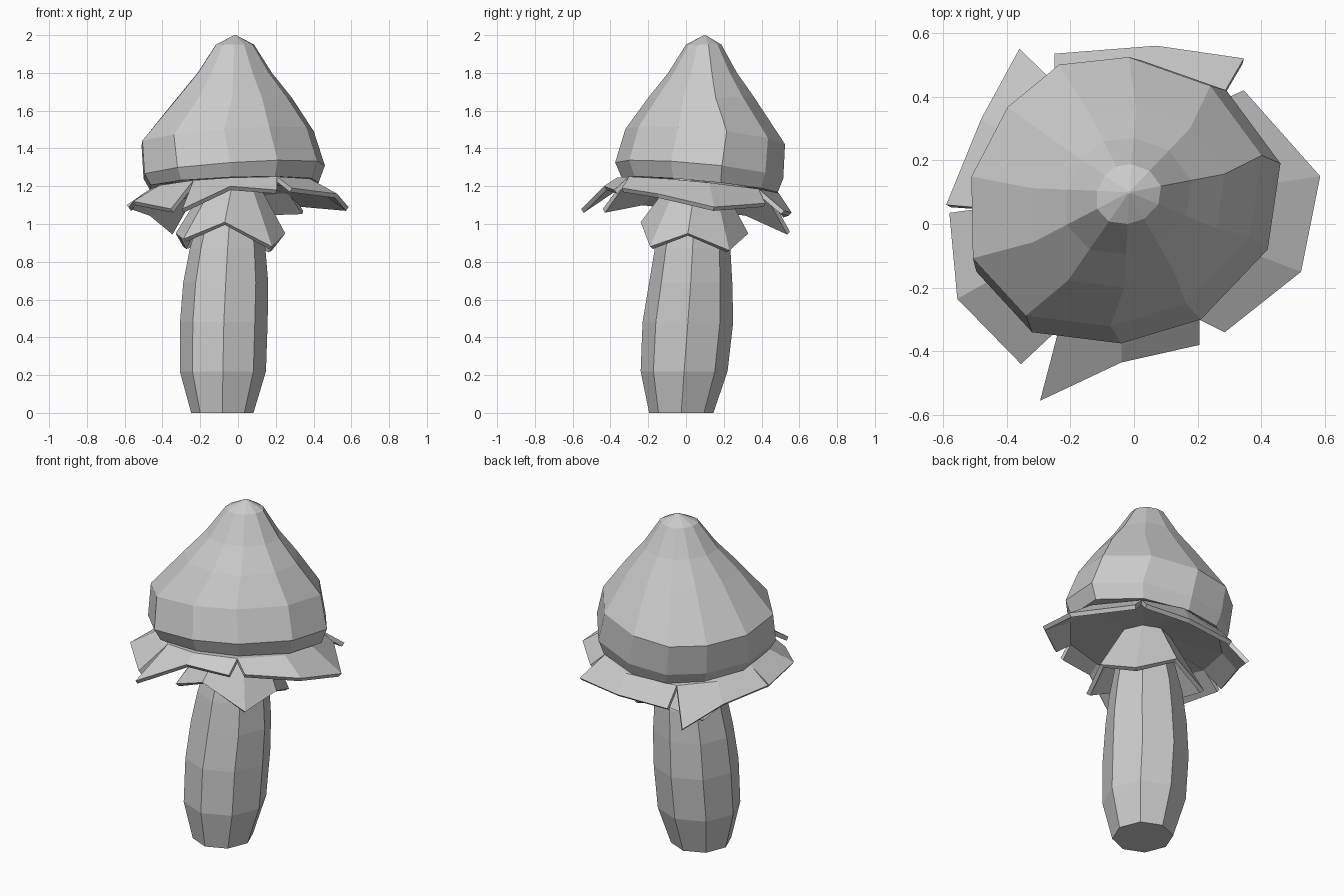
import bpy
import bmesh
from math import cos, sin, tau
from mathutils import Vector

if "Cube" in bpy.data.objects:
    bpy.data.objects.remove(bpy.data.objects["Cube"], do_unlink=True)

grey = bpy.data.materials.new("plain grey")
grey.use_nodes = True
tone = (0.6, 0.6, 0.6, 1)
grey.diffuse_color = tone
grey.node_tree.nodes["Principled BSDF"].inputs["Base Color"].default_value = tone


def loft(name, rows, closed=True, capped=False, thickness=0):
    """Skin rows of points; the rows run top to bottom or inside to outside."""
    bm = bmesh.new()
    grid = [[bm.verts.new(p) for p in row] for row in rows]
    for a, b in zip(grid, grid[1:]):
        n = len(a)
        for i in range(n if closed else n - 1):
            j = (i + 1) % n
            bm.faces.new((a[i], b[i], b[j], a[j]))
    if capped:
        bm.faces.new(grid[0])
        bm.faces.new(grid[-1][::-1])
    mesh = bpy.data.meshes.new(name)
    bm.to_mesh(mesh)
    bm.free()
    mesh.materials.append(grey)
    obj = bpy.data.objects.new(name, mesh)
    bpy.context.collection.objects.link(obj)
    if thickness:
        solid = obj.modifiers.new("thickness", "SOLIDIFY")
        solid.thickness = thickness
        solid.offset = -1


def octagon(x, y, z, rx, ry):
    return [Vector((x + rx * cos(tau * i / 8), y + ry * sin(tau * i / 8), z))
            for i in range(8)]


# Stem: slightly leaning, bulging octagonal column
loft("stem", [octagon(*ring) for ring in (
    (-0.03, 0.05, 1.24, 0.12, 0.12),
    (-0.055, 0.035, 0.87, 0.2, 0.2),
    (-0.065, 0.025, 0.69, 0.225, 0.22),
    (-0.075, 0.01, 0.48, 0.232, 0.24),
    (-0.08, -0.01, 0.22, 0.228, 0.23),
    (-0.083, -0.025, 0, 0.165, 0.17))], capped=True)

# Cap: uneven eleven-sided outline scaled up a tilted profile
apex = Vector((-0.015, 0.1, 2))
rim = [(0.46, 0.19), (0.29, 0.42), (0.02, 0.515), (-0.21, 0.49), (-0.38, 0.35),
       (-0.5, 0.12), (-0.495, -0.15), (-0.32, -0.34), (-0.04, -0.375),
       (0.21, -0.3), (0.42, -0.08)]


def lean(x, y, slope):
    """Height change of a ring that rises towards the front and left side."""
    return slope * (x - apex.x) - 0.1 * (y - apex.y)


def cap_ring(scale, z, slope=None, dx=0, dy=0):
    ring = []
    for x, y in rim:
        px = apex.x + (x - apex.x) * scale + dx
        py = apex.y + (y - apex.y) * scale + dy
        rise = 0 if slope is None else lean(px, py, slope)
        ring.append(Vector((px, py, z + rise)))
    return ring


loft("cap", [
    cap_ring(0.01, 2), cap_ring(0.21, 1.95), cap_ring(0.41, 1.8),
    cap_ring(0.63, 1.67), cap_ring(0.95, 1.465, 0.09, -0.035, 0.03),
    cap_ring(1, 1.28, 0.08), cap_ring(0.93, 1.205, 0.05),
    cap_ring(0.3, 1.24)], capped=True)

# Frill: five flaps under the cap that meet in notches at its edge
flaps = [
    ("right", [(0.285, -0.34, 1.19), (0.525, -0.15, 1.16),
               (0.585, 0.15, 1.09), (0.345, 0.42, 1.11)]),
    ("back", [(0.345, 0.52, 1.07), (0.07, 0.56, 1.06), (-0.25, 0.535, 1.05)]),
    ("back_left", [(-0.36, 0.55, 0.96), (-0.48, 0.33, 1.06), (-0.59, 0.06, 1.1)]),
    ("front_left", [(-0.58, 0.035, 1.09), (-0.555, -0.235, 1.12),
                    (-0.355, -0.44, 1.08)]),
    ("front", [(-0.295, -0.555, 1.08), (-0.04, -0.435, 1.2),
               (0.205, -0.38, 1.18)]),
]
neck = Vector((-0.03, 0.06, 1.23))


def outward(point):
    return Vector((point[0] - neck.x, point[1] - neck.y, 0))


for i, (side, points) in enumerate(flaps):
    before = flaps[i - 1][1][-1]
    after = flaps[(i + 1) % len(flaps)][1][0]
    aims = [outward(p) for p in points]
    aims[0] = (aims[0] + outward(before)) / 2
    aims[-1] = (aims[-1] + outward(after)) / 2
    inner, middle = [], []
    for aim in aims:
        inner.append(neck + aim.normalized() * 0.12)
        m = neck + aim.normalized() * min(0.44, aim.length * 0.86)
        m.z = 1.2 + lean(m.x, m.y, 0.05)
        middle.append(m)
    loft(side + "_flap", [inner, middle, points], closed=False, thickness=0.025)

# Collar: flared skirt round the stem with four drooping corners
hem = [Vector(p) for p in (
    (0.25, 0.01, 0.95), (0.18, 0.23, 0.86), (-0.03, 0.33, 0.95),
    (-0.29, 0.25, 0.88), (-0.33, 0.03, 0.95), (-0.29, -0.18, 0.92),
    (-0.07, -0.24, 1.01), (0.18, -0.19, 0.88))]
loft("collar", [octagon(-0.03, 0.05, 1.21, 0.14, 0.14), hem], thickness=0.025)
